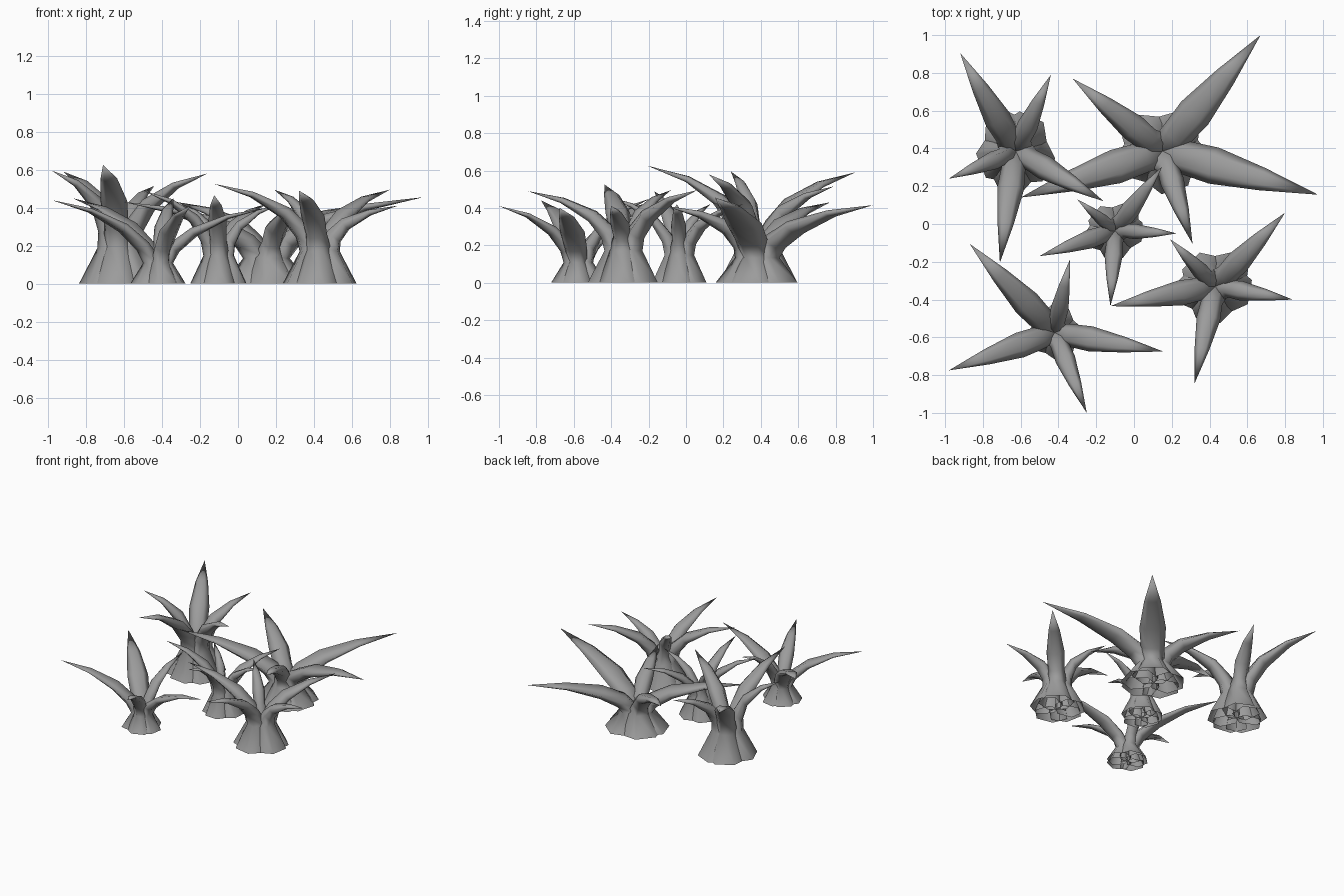
import bpy, bmesh, math
from mathutils import Vector

cube = bpy.data.objects.get("Cube")
if cube:
    bpy.data.objects.remove(cube, do_unlink=True)

mat = bpy.data.materials.new("plain_grey")
mat.use_nodes = True
GREY = (0.33, 0.33, 0.33, 1)
mat.diffuse_color = GREY
mat.node_tree.nodes["Principled BSDF"].inputs["Base Color"].default_value = GREY

SIDES = 6


def add_leaf(bm, centre, tip, base_r, neck):
    """One hollow tapered tube: open flared foot, narrow neck, broad blade, pointed tip."""
    out = Vector((tip[0] - centre[0], tip[1] - centre[1], 0))
    length = out.length
    out.normalize()
    side = Vector((-out.y, out.x, 0))
    up = Vector((0, 0, 1))
    origin = Vector((*centre, 0))
    rise = tip[2] - neck
    blade = 0.105 * length + 0.04 * base_r
    # radial distance, height, half width, half thickness, tilt of the ring
    rings = [
        (0.46 * base_r, 0, 0.66 * base_r, 0.57 * base_r, 0),
        (0.25 * base_r, 0.88 * neck, 0.36 * base_r, 0.32 * base_r, 15),
        (0.10 * length + 0.18 * base_r, neck + 0.2 * rise, 0.9 * blade, 0.25 * base_r, 42),
        (0.33 * length, neck + 0.52 * rise, blade, 0.19 * base_r, 58),
        (0.64 * length, neck + 0.82 * rise, 0.62 * blade, 0.09 * base_r, 68),
    ]
    loops = []
    for r, z, w, t, tilt in rings:
        a = math.radians(tilt)
        normal = out * math.cos(a) - up * math.sin(a)
        mid = origin + out * r + up * z
        loop = []
        for i in range(SIDES):
            b = math.tau * i / SIDES
            loop.append(bm.verts.new(mid + side * w * math.cos(b) + normal * t * math.sin(b)))
        loops.append(loop)
    point = bm.verts.new(tip)
    for i in range(SIDES):
        j = (i + 1) % SIDES
        for low, high in zip(loops, loops[1:]):
            bm.faces.new((low[i], low[j], high[j], high[i]))
        bm.faces.new((loops[-1][i], loops[-1][j], point))


def add_plant(name, centre, base_r, neck, tips):
    bm = bmesh.new()
    for tip in tips:
        add_leaf(bm, centre, tip, base_r, neck)
    bmesh.ops.recalc_face_normals(bm, faces=bm.faces)
    for f in bm.faces:
        f.smooth = True
    mesh = bpy.data.meshes.new(name)
    bm.to_mesh(mesh)
    bm.free()
    mesh.materials.append(mat)
    bpy.context.collection.objects.link(bpy.data.objects.new(name, mesh))


# Each plant: centre, foot radius, neck height, five leaf tips
add_plant("back_right_plant", (-0.625, 0.385), 0.21, 0.23, [
    (-0.92, 0.905, 0.59), (-0.44, 0.79, 0.515), (-0.16, 0.12, 0.58),
    (-0.71, -0.205, 0.625), (-0.98, 0.24, 0.595)])
add_plant("back_left_plant", (0.15, 0.385), 0.225, 0.17, [
    (0.67, 1.0, 0.415), (0.975, 0.155, 0.455), (0.31, -0.105, 0.41),
    (-0.60, 0.14, 0.43), (-0.325, 0.77, 0.43)])
add_plant("middle_plant", (-0.10, -0.035), 0.15, 0.18, [
    (0.15, 0.305, 0.42), (0.225, -0.05, 0.42), (-0.125, -0.435, 0.465),
    (-0.50, -0.17, 0.49), (-0.30, 0.13, 0.42)])
add_plant("front_left_plant", (0.43, -0.33), 0.195, 0.21, [
    (0.80, 0.06, 0.495), (0.84, -0.40, 0.41), (0.32, -0.845, 0.49),
    (-0.125, -0.435, 0.525), (0.19, -0.08, 0.495)])
add_plant("front_right_plant", (-0.42, -0.575), 0.145, 0.135, [
    (-0.87, -0.105, 0.45), (-0.34, -0.19, 0.45), (0.155, -0.675, 0.40),
    (-0.25, -1.0, 0.41), (-0.98, -0.775, 0.44)])
